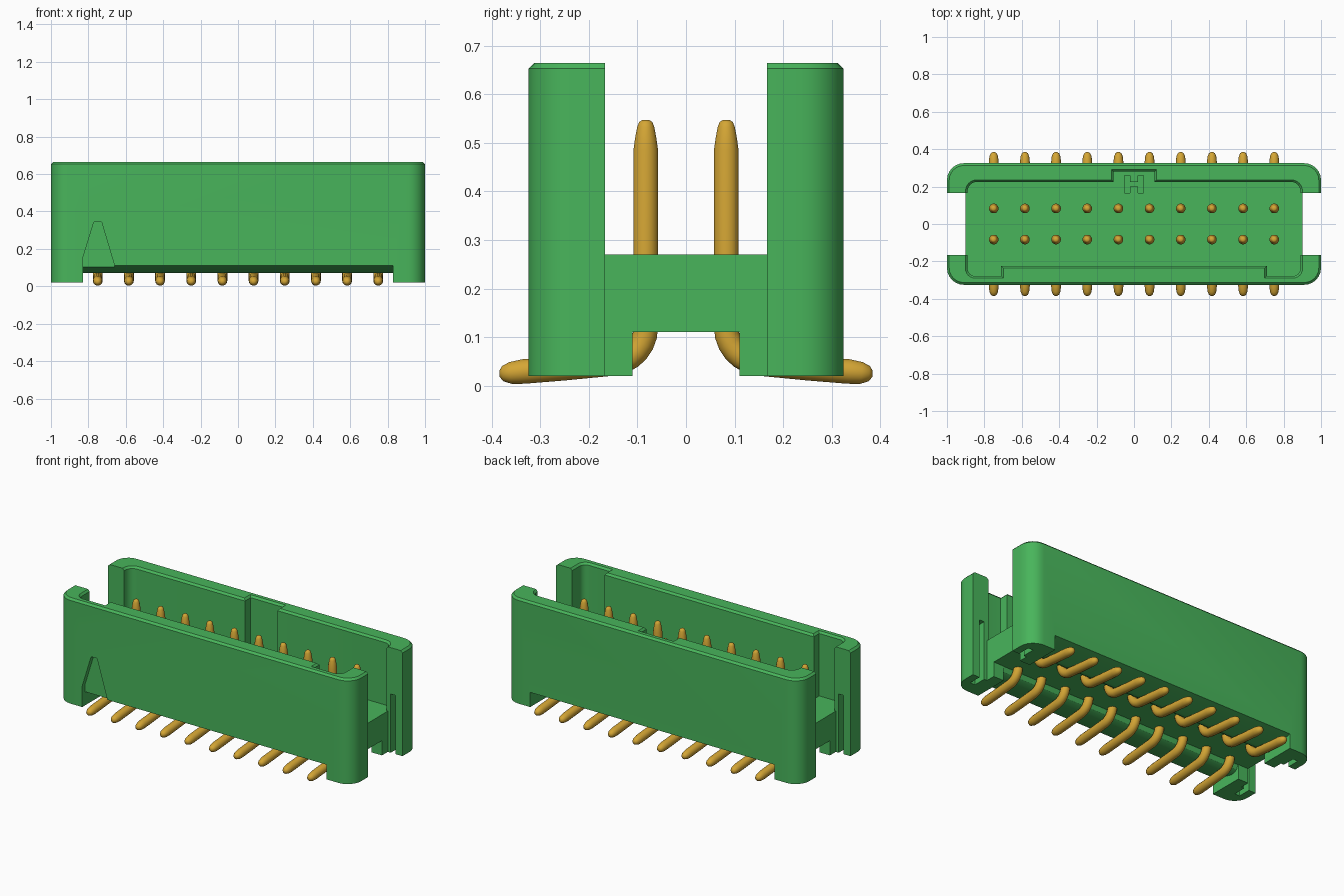
import bpy, bmesh, math
from mathutils import Vector

if "Cube" in bpy.data.objects:
    bpy.data.objects.remove(bpy.data.objects["Cube"])


def material(name, rgb):
    m = bpy.data.materials.new(name)
    m.use_nodes = True
    m.diffuse_color = (*rgb, 1)
    for n in m.node_tree.nodes:
        if n.type == 'BSDF_PRINCIPLED':
            n.inputs["Base Color"].default_value = (*rgb, 1)
            n.inputs["Roughness"].default_value = 0.6
    return m


GREEN = material("green plastic", (0.065, 0.46, 0.105))
GOLD = material("gold metal", (0.66, 0.38, 0.035))


def loft(name, rings, mat):
    """Solid from equal-length rings of points, capped at both ends."""
    bm = bmesh.new()
    loops = [[bm.verts.new(p) for p in r] for r in rings]
    n = len(loops[0])
    for a, b in zip(loops, loops[1:]):
        for i in range(n):
            j = (i + 1) % n
            bm.faces.new((a[i], a[j], b[j], b[i]))
    bm.faces.new(loops[0][::-1])
    bm.faces.new(loops[-1])
    bmesh.ops.recalc_face_normals(bm, faces=bm.faces)
    me = bpy.data.meshes.new(name)
    bm.to_mesh(me)
    bm.free()
    me.materials.append(mat)
    ob = bpy.data.objects.new(name, me)
    bpy.context.collection.objects.link(ob)
    return ob


def rounded(corners, steps=6):
    """Outline from (x, y, radius) corners, right angles only."""
    out = []
    for i, (x, y, r) in enumerate(corners):
        p = Vector((x, y))
        if r == 0:
            out.append(p)
            continue
        a = (Vector(corners[i - 1][:2]) - p).normalized() * r
        b = (Vector(corners[(i + 1) % len(corners)][:2]) - p).normalized() * r
        for k in range(steps + 1):
            t = math.pi / 2 * k / steps
            out.append(p + a * (1 - math.sin(t)) + b * (1 - math.cos(t)))
    return out


def grow(pts, d):
    """Offset a counter-clockwise outline outward by d."""
    out = []
    for i, p in enumerate(pts):
        e1 = (p - pts[i - 1]).normalized()
        e2 = (pts[(i + 1) % len(pts)] - p).normalized()
        n1, n2 = Vector((e1.y, -e1.x)), Vector((e2.y, -e2.x))
        out.append(p + (n1 + n2) * d / (1 + n1.dot(n2)))
    return out


def at_z(pts, z):
    return [(p[0], p[1], z) for p in pts]


def box(x0, x1, y0, y1, z0, z1):
    pts = [(x0, y0), (x1, y0), (x1, y1), (x0, y1)]
    return loft("cutter", [at_z(pts, z0), at_z(pts, z1)], GREEN)


def cut(target, cutter):
    mod = target.modifiers.new("cut", 'BOOLEAN')
    mod.operation = 'DIFFERENCE'
    mod.solver = 'EXACT'
    mod.object = cutter
    bpy.context.view_layer.objects.active = target
    bpy.ops.object.modifier_apply(modifier=mod.name)
    bpy.data.objects.remove(cutter)


def smooth(ob, angle):
    bpy.ops.object.select_all(action='DESELECT')
    ob.select_set(True)
    bpy.context.view_layer.objects.active = ob
    bpy.ops.object.shade_smooth_by_angle(angle=math.radians(angle))


# Housing: rounded block with a chamfered rim
outer = rounded([(-1, -.325, .09), (1, -.325, .09), (1, .325, .09), (-1, .325, .09)])
housing = loft("housing", [at_z(outer, .02), at_z(outer, .653),
                           at_z(grow(outer, -.012), .665)], GREEN)

# Cavity with a keyway in the back wall and deeper front corners
inner = rounded([(-.89, -.278, .04), (-.71, -.278, 0), (-.71, -.225, 0),
                 (.71, -.225, 0), (.71, -.278, 0), (.89, -.278, .04),
                 (.89, .225, .05), (.11, .225, 0), (.11, .28, 0),
                 (-.11, .28, 0), (-.11, .225, 0), (-.89, .225, .05)])
cut(housing, loft("cutter", [at_z(inner, .27), at_z(inner, .653),
                             at_z(grow(inner, .012), .666)], GREEN))

# Open ends above the floor, and recesses in front of the end faces
cut(housing, box(-1.2, 1.2, -.167, .167, .27, .8))
for s in (-1, 1):
    x0, x1 = sorted((s * .9, s * 1.2))
    cut(housing, box(x0, x1, -.167, .167, -.1, .5))

# Underside: sloped wall bottoms and curved relief for the pin bends
half = [(.4, -.1), (.4, .11), (.325, .11), (.17, .072), (.145, .074),
        (.125, .085), (.112, .11)]
profile = half + [(-y, z) for y, z in reversed(half)]
cut(housing, loft("cutter", [[(x, y, z) for y, z in profile]
                             for x in (-.83, .83)], GREEN))
cut(housing, box(-1.2, 1.2, -.11, .11, -.1, .11))

# Slits in the four corner posts
for sx in (-1, 1):
    for sy in (-1, 1):
        xs = sorted((sx * .92, sx * .953))
        ys = sorted((sy * .15, sy * .245))
        cut(housing, box(*xs, *ys, -.1, .38))

# Recessed pin-one marker on the front wall
mark = [(-.83, .0), (-.66, .0), (-.66, .11), (-.73, .345), (-.77, .345), (-.83, .15)]
cut(housing, loft("cutter", [[(x, y, z) for x, z in mark]
                             for y in (-.4, -.297)], GREEN))

# Shallow keyed groove in the floor by the keyway
groove = [(-.05, .165), (-.022, .165), (-.022, .2), (.022, .2), (.022, .165), (.05, .165),
          (.05, .26), (.022, .26), (.022, .225), (-.022, .225), (-.022, .26), (-.05, .26)]
cut(housing, loft("cutter", [at_z(groove, .26), at_z(groove, .29)], GREEN))
smooth(housing, 25)

# Pins: (outward y, z, radius) along the centre line, tip to foot
R = .026
path = [(.083, .547, .008), (.083, .543, .014), (.083, .533, .018), (.083, .51, .0225),
        (.083, .485, R), (.083, .12, R)]
for k in range(1, 7):
    t = math.radians(80) * k / 6
    path.append((.083 + .075 * (1 - math.cos(t)), .12 - .075 * math.sin(t), R))
path += [(.25, .036, R), (.335, .029, R), (.362, .026, .023), (.378, .025, .016),
         (.384, .025, .007)]


def pin_rings(x, side, sides=14):
    rings = []
    for i, (y, z, r) in enumerate(path):
        a, b = path[max(i - 1, 0)], path[min(i + 1, len(path) - 1)]
        t = Vector((b[0] - a[0], b[1] - a[1])).normalized()
        ring = []
        for k in range(sides):
            ang = 2 * math.pi * k / sides
            u, v = r * math.cos(ang), r * math.sin(ang)
            ring.append((x + u, side * (y - t.y * v), z + t.x * v))
        rings.append(ring)
    return rings


for side, row in ((-1, "front"), (1, "back")):
    for i in range(10):
        pin = loft(f"{row}_pin_{i + 1}", pin_rings(-.75 + i / 6, side), GOLD)
        smooth(pin, 50)
